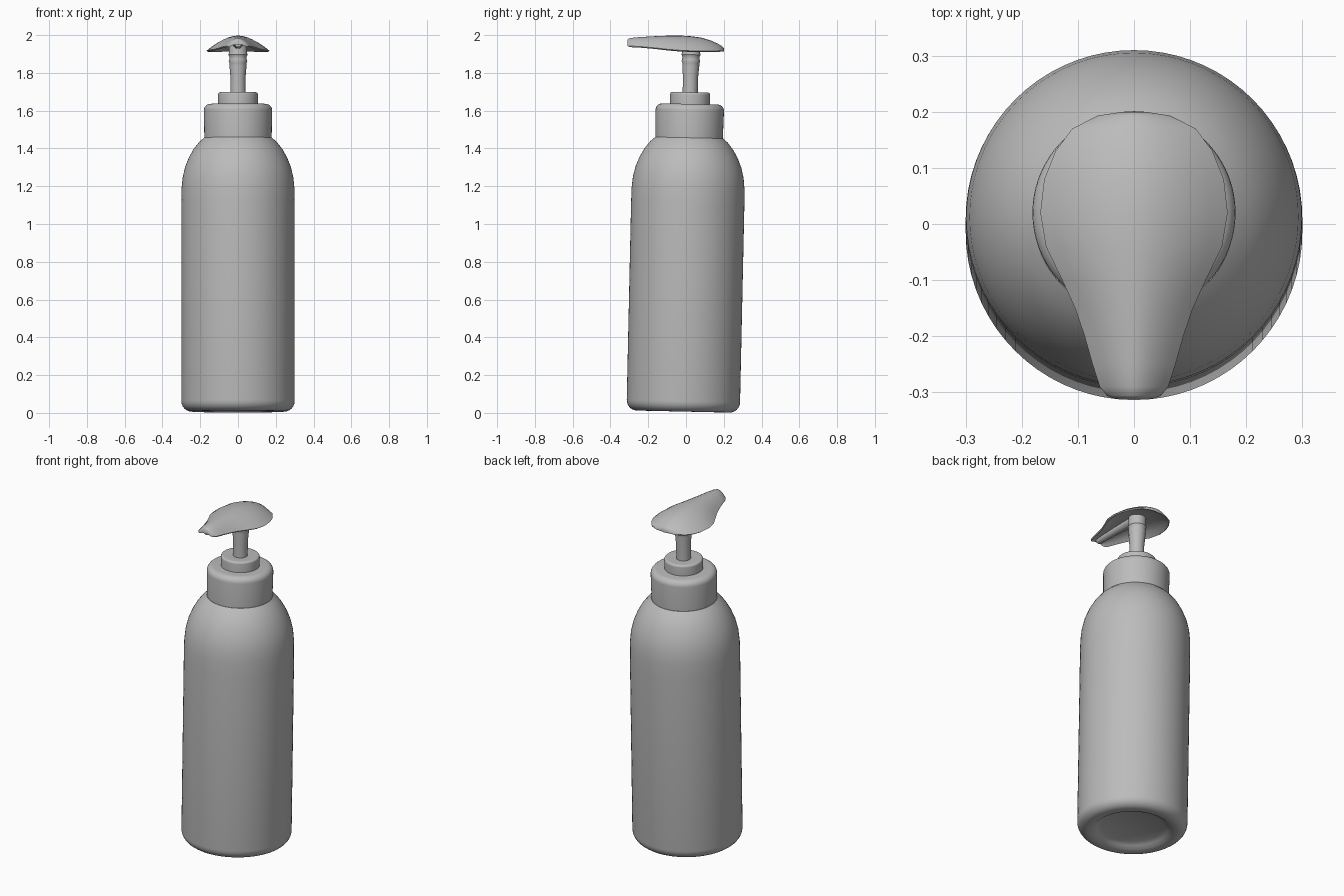
import bpy, bmesh, math
from mathutils import Matrix

cube = bpy.data.objects.get("Cube")
if cube:
    bpy.data.objects.remove(cube, do_unlink=True)

grey = bpy.data.materials.new("plain grey")
grey.use_nodes = True
COLOUR = (0.5, 0.5, 0.5, 1)
grey.diffuse_color = COLOUR
grey.node_tree.nodes["Principled BSDF"].inputs["Base Color"].default_value = COLOUR

# The bottle leans slightly backwards
LEAN = Matrix.Translation((0, -0.015, 0.007)) @ Matrix.Rotation(-0.022, 4, 'X')


def finish(name, bm, matrix=None, angle=40):
    bmesh.ops.remove_doubles(bm, verts=bm.verts, dist=1e-5)
    bmesh.ops.recalc_face_normals(bm, faces=bm.faces)
    if matrix:
        bm.transform(matrix)
    mesh = bpy.data.meshes.new(name)
    bm.to_mesh(mesh)
    bm.free()
    mesh.materials.append(grey)
    ob = bpy.data.objects.new(name, mesh)
    bpy.context.collection.objects.link(ob)
    bpy.ops.object.select_all(action='DESELECT')
    ob.select_set(True)
    bpy.context.view_layer.objects.active = ob
    bpy.ops.object.shade_smooth_by_angle(angle=math.radians(angle))
    return ob


def fillet(r, z, size, start, end, steps=6):
    """Arc of profile points around (r, z), angles in degrees."""
    angles = [math.radians(start + (end - start) * i / steps) for i in range(steps + 1)]
    return [(r + size * math.cos(a), z + size * math.sin(a)) for a in angles]


def lathe(name, profile):
    bm = bmesh.new()
    verts = [bm.verts.new((r, 0, z)) for r, z in profile]
    edges = [bm.edges.new(pair) for pair in zip(verts, verts[1:])]
    bmesh.ops.spin(bm, geom=verts + edges, cent=(0, 0, 0), axis=(0, 0, 1),
                   angle=math.tau, steps=72, use_merge=True)
    return finish(name, bm, LEAN)


# Bottle with recessed base, rounded foot and domed shoulder
shoulder = [(0.3, 1.1), (0.299, 1.18), (0.293, 1.24), (0.28, 1.295), (0.26, 1.345),
            (0.235, 1.39), (0.205, 1.428), (0.18, 1.45), (0, 1.45)]
lathe("bottle", [(0, 0.035), (0.17, 0.03), (0.195, 0.018), (0.212, 0.004)]
      + fillet(0.245, 0.055, 0.055, -90, 0) + shoulder)

# Screw cap and locking collar
lathe("cap", [(0, 1.445), (0.178, 1.445)] + fillet(0.147, 1.595, 0.034, 0, 90) + [(0, 1.629)])
lathe("collar", [(0, 1.62), (0.105, 1.62)] + fillet(0.094, 1.679, 0.012, 0, 90)
      + [(0.05, 1.688), (0, 1.688)])

# Pump stem, flaring upward with two shallow rings
lathe("stem", [(0, 1.67), (0.04, 1.67), (0.04, 1.77), (0.045, 1.83), (0.045, 1.845),
               (0.049, 1.855), (0.046, 1.866), (0.046, 1.88), (0.051, 1.89),
               (0.048, 1.9), (0.048, 1.96), (0, 1.96)])

# Pump head stations: y, half width, top height, rim height
STATIONS = [(0.2, 0.02, 1.932, 1.922), (0.193, 0.065, 1.94, 1.919), (0.17, 0.11, 1.954, 1.917),
            (0.13, 0.14, 1.972, 1.916), (0.08, 0.16, 1.987, 1.916), (0.02, 0.167, 1.995, 1.917),
            (-0.04, 0.157, 1.998, 1.92), (-0.1, 0.128, 1.997, 1.925), (-0.15, 0.105, 1.995, 1.931),
            (-0.2, 0.088, 1.992, 1.936), (-0.25, 0.074, 1.989, 1.94), (-0.29, 0.061, 1.985, 1.942),
            (-0.306, 0.048, 1.98, 1.945), (-0.311, 0.035, 1.973, 1.95)]


def head_ring(y, half, top, rim, steps=12):
    """Closed section: outer arch, then a thinner hollow underneath."""
    us = [2 * i / steps - 1 for i in range(steps + 1)]
    outer = [(half * u, y, rim + (top - rim) * (1 - abs(u) ** 1.8)) for u in us]
    low = rim - 0.006
    inner = [(half * 0.95 * u, y, low + (top - 0.02 - low) * (1 - abs(u) ** 3) * 0.7)
             for u in reversed(us)]
    return outer + inner


bm = bmesh.new()
rings = [[bm.verts.new(p) for p in head_ring(*s)] for s in STATIONS]
for a, b in zip(rings, rings[1:]):
    for i in range(len(a)):
        j = (i + 1) % len(a)
        bm.faces.new((a[i], a[j], b[j], b[i]))
bm.faces.new(rings[0])
bm.faces.new(rings[-1])
finish("pump_head", bm, angle=50)

# Spout channel under the head, running from stem to tip
bm = bmesh.new()
bmesh.ops.create_cone(bm, cap_ends=True, segments=24, radius1=0.02, radius2=0.03, depth=0.31,
                      matrix=Matrix.Translation((0, -0.145, 1.957))
                      @ Matrix.Rotation(math.radians(-90), 4, 'X'))
finish("spout_channel", bm)
